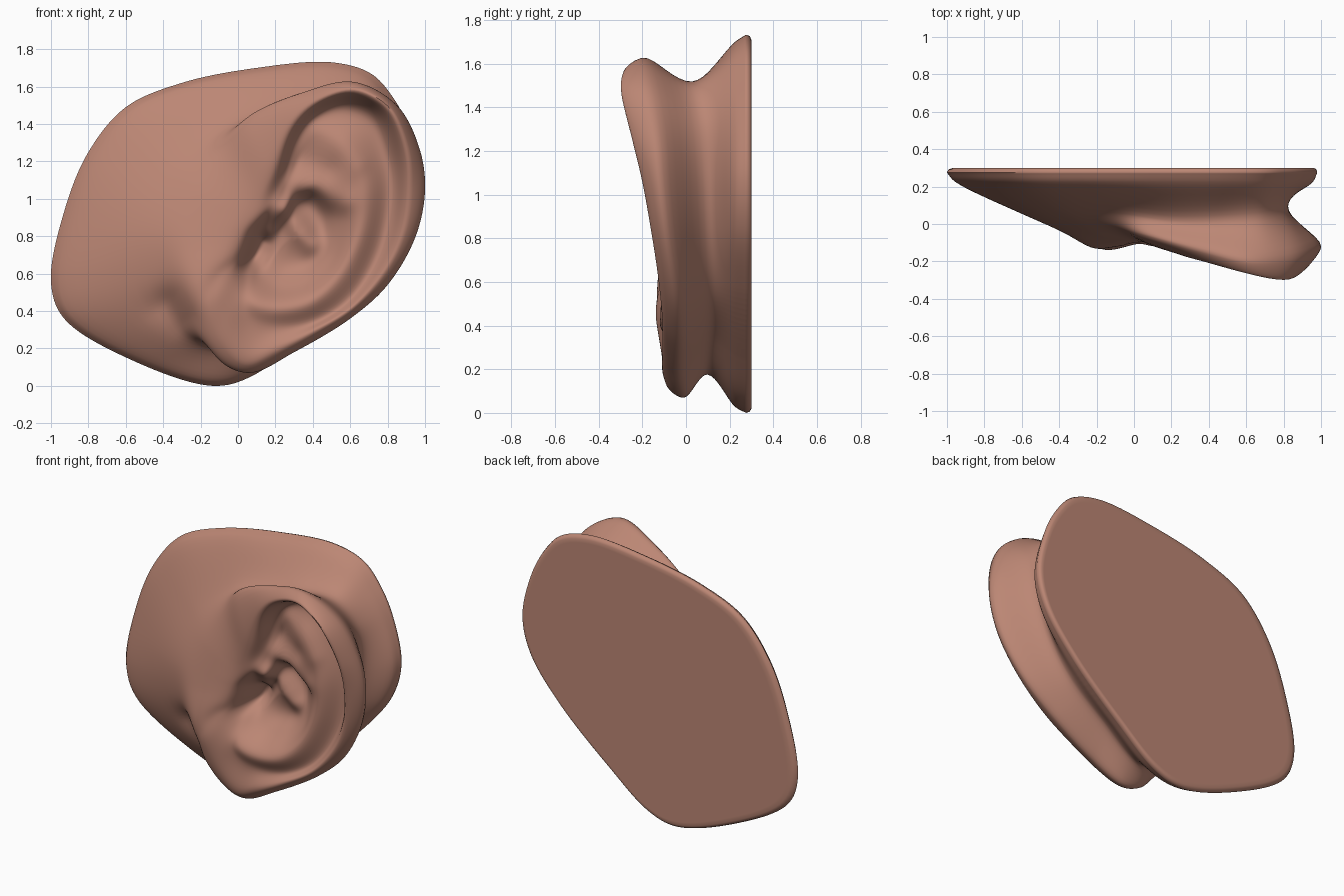
import bpy, bmesh, math
from mathutils import Vector

if "Cube" in bpy.data.objects:
    bpy.data.objects.remove(bpy.data.objects["Cube"], do_unlink=True)

CENTRE = Vector((0.3, 0, 0.8))   # middle of the ear bowl
SPOKES = 240                     # vertices around each loop


def spline(points, closed, steps):
    """Smooth curve through the points, evenly behaved for uneven spacing."""
    result, count = [], len(points)
    for i in range(count if closed else count - 1):
        p1, p2 = points[i], points[(i + 1) % count]
        p0 = points[i - 1] if closed or i else p1 * 2 - p2
        p3 = points[(i + 2) % count] if closed or i + 2 < count else p2 * 2 - p1
        a, b, c = (max((q - p).length, 1e-4) ** 0.5
                   for p, q in ((p0, p1), (p1, p2), (p2, p3)))
        m1 = ((p1 - p0) / a - (p2 - p0) / (a + b) + (p2 - p1) / b) * b
        m2 = ((p2 - p1) / b - (p3 - p1) / (b + c) + (p3 - p2) / c) * b
        for k in range(steps):
            t = k / steps
            result.append(p1 * (2 * t**3 - 3 * t**2 + 1) + m1 * (t**3 - 2 * t**2 + t)
                          + p2 * (3 * t**2 - 2 * t**3) + m2 * (t**3 - t**2))
    if not closed:
        result.append(points[-1])
    return result


def loop(points, y=None):
    """Closed outline of (x, z, y) points, resampled evenly around the centre."""
    curve = spline([Vector((p[0], p[2] if y is None else y, p[1])) for p in points], True, 14)
    polar = []
    for p in curve:
        d = p - CENTRE
        polar.append((math.atan2(d.z, d.x) % math.tau, math.hypot(d.x, d.z), p.y))
    polar.sort()
    first, last = polar[0], polar[-1]
    polar = ([(last[0] - math.tau, last[1], last[2])] + polar
             + [(first[0] + math.tau, first[1], first[2])])
    ring, j = [], 0
    for i in range(SPOKES):
        angle = math.tau * i / SPOKES
        while polar[j + 1][0] < angle:
            j += 1
        (a0, r0, y0), (a1, r1, y1) = polar[j], polar[j + 1]
        t = (angle - a0) / max(a1 - a0, 1e-6)
        r = r0 + (r1 - r0) * t
        ring.append(Vector((CENTRE.x + r * math.cos(angle), y0 + (y1 - y0) * t,
                            CENTRE.z + r * math.sin(angle))))
    return ring


def scaled(ring, factor, y):
    return [Vector((CENTRE.x + (p.x - CENTRE.x) * factor, y,
                    CENTRE.z + (p.z - CENTRE.z) * factor)) for p in ring]


# Outline of the skin patch at the back, and its rounded shoulder
patch = loop([(-.13, 0), (.07, .05), (.35, .26), (.71, .58), (.92, .85), (.98, 1.08),
              (.92, 1.36), (.83, 1.54), (.71, 1.67), (.5, 1.73), (.1, 1.7), (-.3, 1.62),
              (-.6, 1.49), (-.8, 1.25), (-.93, .93), (-1, .55), (-.93, .36), (-.55, .13)], .275)
shoulder = scaled(patch, .965, .225)
# Groove behind the ear, running out over the cheek
groove = loop([(.82, 1.1, .1), (.8, 1.35, .08), (.68, 1.5, .04), (.45, 1.51, .02),
               (.2, 1.46, .02), (-.1, 1.36, .06), (-.36, 1.15, .04), (-.45, .8, -.01),
               (-.42, .5, .01), (-.32, .28, .06), (-.1, .2, .09), (.07, .18, .1),
               (.35, .35, .12), (.6, .55, .12), (.75, .8, .11)])
# Widest line of the ear
outer_rim = loop([(1, 1.05, -.12), (.97, 1.27, -.14), (.85, 1.5, -.18), (.62, 1.625, -.2),
                  (.35, 1.57, -.14), (.05, 1.43, -.06), (-.08, 1.25, -.03), (-.2, 1, -.06),
                  (-.26, .75, -.09), (-.23, .52, -.125), (-.22, .34, -.09), (-.08, .12, -.02),
                  (.07, .07, -.01), (.3, .18, -.03), (.6, .36, -.03), (.8, .54, -.05),
                  (.95, .8, -.09)])
# Foremost line of the rim, tragus and lobe
rim_crest = loop([(.91, 1.05, -.2), (.9, 1.25, -.25), (.82, 1.46, -.3), (.73, 1.54, -.295),
                  (.6, 1.58, -.265), (.39, 1.5, -.205), (.27, 1.37, -.17), (.18, 1.16, -.135),
                  (.08, .98, -.1), (.01, .83, -.1), (-.04, .7, -.11), (-.1, .6, -.12),
                  (-.14, .45, -.14), (-.1, .29, -.115), (.04, .13, -.09), (.2, .19, -.11),
                  (.4, .29, -.11), (.61, .42, -.11), (.79, .63, -.13), (.88, .83, -.16)])
# Furrow inside the rim
furrow = loop([(.82, 1.05, -.06), (.79, 1.25, -.07), (.71, 1.43, -.08), (.55, 1.49, -.08),
               (.4, 1.43, -.07), (.3, 1.3, -.06), (.24, 1.12, -.07), (.14, .95, -.09),
               (.06, .82, -.07), (.03, .7, -.06), (-.02, .62, -.09), (0, .45, -.11),
               (.08, .34, -.09), (.22, .31, -.08), (.42, .35, -.07), (.61, .48, -.06),
               (.76, .73, -.05)])
# Inner ridge
inner_ridge = loop([(.67, 1.02, -.13), (.64, 1.15, -.13), (.55, 1.28, -.12), (.42, 1.34, -.07),
                    (.32, 1.22, -.04), (.26, 1.08, -.05), (.19, .95, -.06), (.12, .83, .01),
                    (.09, .7, .05), (.06, .6, -.02), (.08, .46, -.11), (.2, .42, -.12),
                    (.38, .45, -.12), (.53, .58, -.115), (.64, .8, -.12)])
# Wall and floor of the bowl
bowl_wall = loop([(.53, .9, -.02), (.5, 1, -.05), (.42, 1.08, -.06), (.32, 1.05, -.03),
                  (.25, .95, -.03), (.18, .83, .03), (.15, .7, .08), (.14, .6, .03),
                  (.22, .54, 0), (.38, .57, -.01), (.5, .7, -.01)])
bowl_floor = scaled(bowl_wall, 0.6, .07)
bowl_middle = scaled(bowl_wall, 0.04, .06)

# Sculpting strokes: path of (x, z) points, width, height towards the front
STROKES = [
    ([(.33, 1.08), (.44, 1.05), (.57, .98)], .06, .03),    # lower branch of the ridge
    ([(.4, 1.37), (.55, 1.3), (.64, 1.18)], .05, .015),    # upper branch of the ridge
    ([(.35, 1.2), (.48, 1.16)], .06, -.03),                # hollow between branches
    ([(.26, .93), (.39, .76)], .07, .055),                 # fold running into the bowl
    ([(.13, .77), (.08, .68)], .05, -.07),                 # ear canal
    ([(-.38, .43), (-.3, .35)], .09, -.045),               # dimple before the lobe
]


def stroke_height(x, z):
    total, here = 0, Vector((x, z))
    for path, width, height in STROKES:
        nearest = 9
        for start, end in zip(path, path[1:]):
            a, b = Vector(start), Vector(end)
            t = max(0, min(1, (here - a).dot(b - a) / (b - a).length_squared))
            nearest = min(nearest, (here - a.lerp(b, t)).length)
        total += height * math.exp(-(nearest / width) ** 2)
    return total


# Loft all the loops into one skin
rings = [patch, shoulder, groove, outer_rim, rim_crest, furrow, inner_ridge,
         bowl_wall, bowl_floor, bowl_middle]
spokes = [spline([ring[i] for ring in rings], False, 8) for i in range(SPOKES)]
bm = bmesh.new()
rows = []
for edge, depth in ((.93, .3), (.95, .3), (.975, .3), (.993, .292)):
    rows.append([bm.verts.new(p) for p in scaled(patch, edge, depth)])
for k in range(len(spokes[0])):
    row = []
    for spoke in spokes:
        x, y, z = spoke[k]
        if k > 1:
            y = min(y - stroke_height(x, z), .27)
        row.append(bm.verts.new((x, y, z)))
    rows.append(row)
for low, high in zip(rows, rows[1:]):
    for i in range(SPOKES):
        j = (i + 1) % SPOKES
        bm.faces.new((low[i], low[j], high[j], high[i]))
bm.faces.new(rows[0])
bm.faces.new(rows[-1])
bmesh.ops.recalc_face_normals(bm, faces=bm.faces)

# Relax the carved interior so that ridges blend softly
inside = [v for row in rows[4 + 8 * 4:] for v in row]
for _ in range(4):
    bmesh.ops.smooth_vert(bm, verts=inside, factor=0.5,
                          use_axis_x=True, use_axis_y=True, use_axis_z=True)

mesh = bpy.data.meshes.new("ear")
bm.to_mesh(mesh)
bm.free()
ear = bpy.data.objects.new("ear", mesh)
bpy.context.collection.objects.link(ear)

# Single skin colour
skin = bpy.data.materials.new("warm_skin")
skin.use_nodes = True
colour = (0.50, 0.24, 0.175, 1)
skin.diffuse_color = colour
shader = next(n for n in skin.node_tree.nodes if n.type == "BSDF_PRINCIPLED")
shader.inputs["Base Color"].default_value = colour
mesh.materials.append(skin)

bpy.ops.object.select_all(action="DESELECT")
ear.select_set(True)
bpy.context.view_layer.objects.active = ear
bpy.ops.object.shade_smooth_by_angle(angle=math.radians(60))
